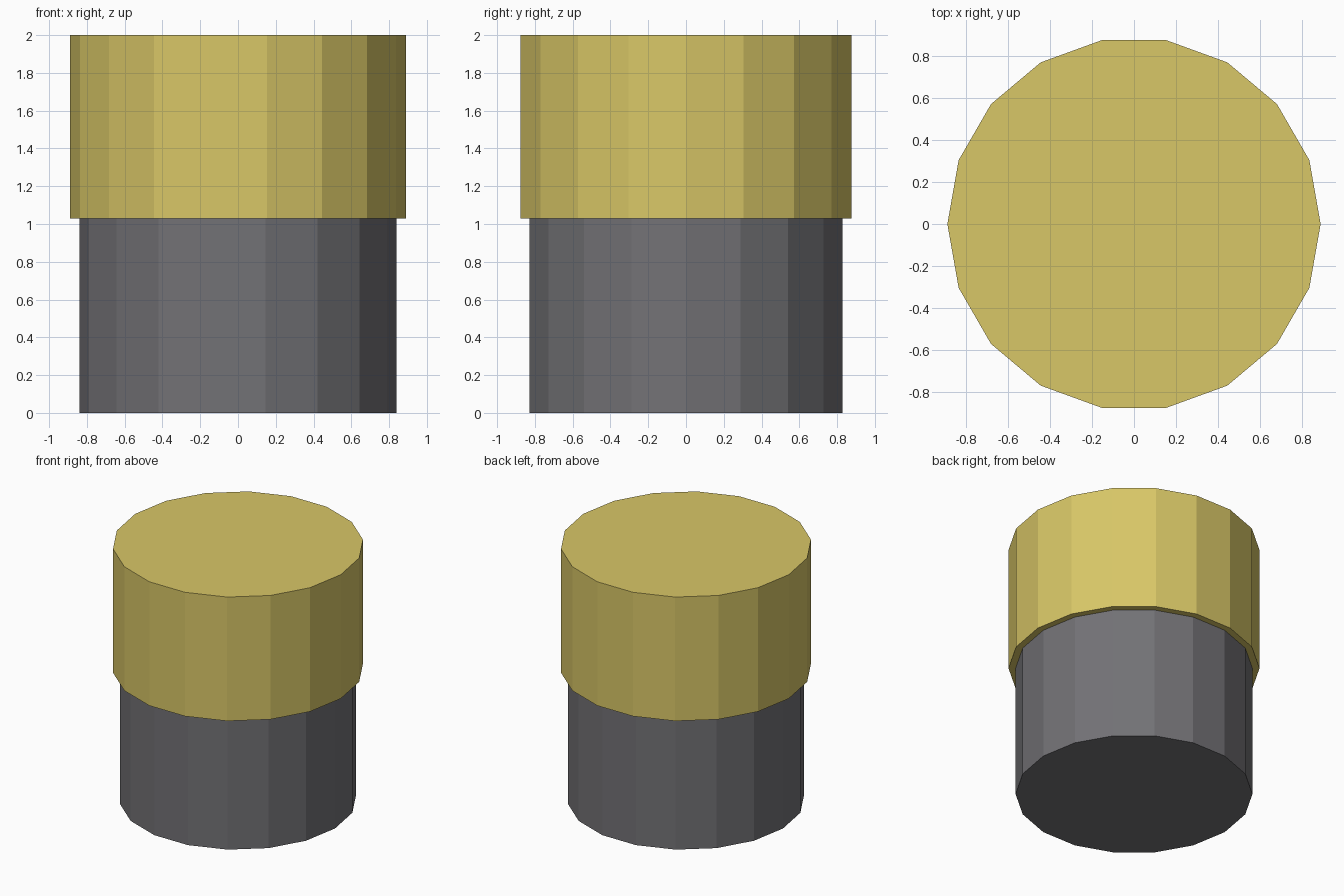
import bpy
import math

if "Cube" in bpy.data.objects:
    bpy.data.objects.remove(bpy.data.objects["Cube"])


def material(name, rgb):
    m = bpy.data.materials.new(name)
    m.diffuse_color = (*rgb, 1.0)
    m.use_nodes = True
    m.node_tree.nodes["Principled BSDF"].inputs["Base Color"].default_value = m.diffuse_color
    return m


def drum(name, radius, z0, z1, mat):
    # 18-sided flat-faced cylinder with a corner on the +x axis
    bpy.ops.mesh.primitive_cylinder_add(
        vertices=18, radius=radius, depth=z1 - z0, location=(0, 0, (z0 + z1) / 2),
        rotation=(0, 0, math.radians(90)))
    ob = bpy.context.object
    ob.name = name
    ob.data.materials.append(mat)
    bpy.ops.object.transform_apply(location=True, rotation=True, scale=True)
    return ob


grey = material("dark grey", (0.17, 0.168, 0.18))
yellow = material("mustard yellow", (0.69, 0.57, 0.135))

# Narrow lower body and wider overhanging cap
drum("lower_body", 0.84, 0.0, 1.03, grey)
drum("upper_cap", 0.89, 1.03, 2.0, yellow)
